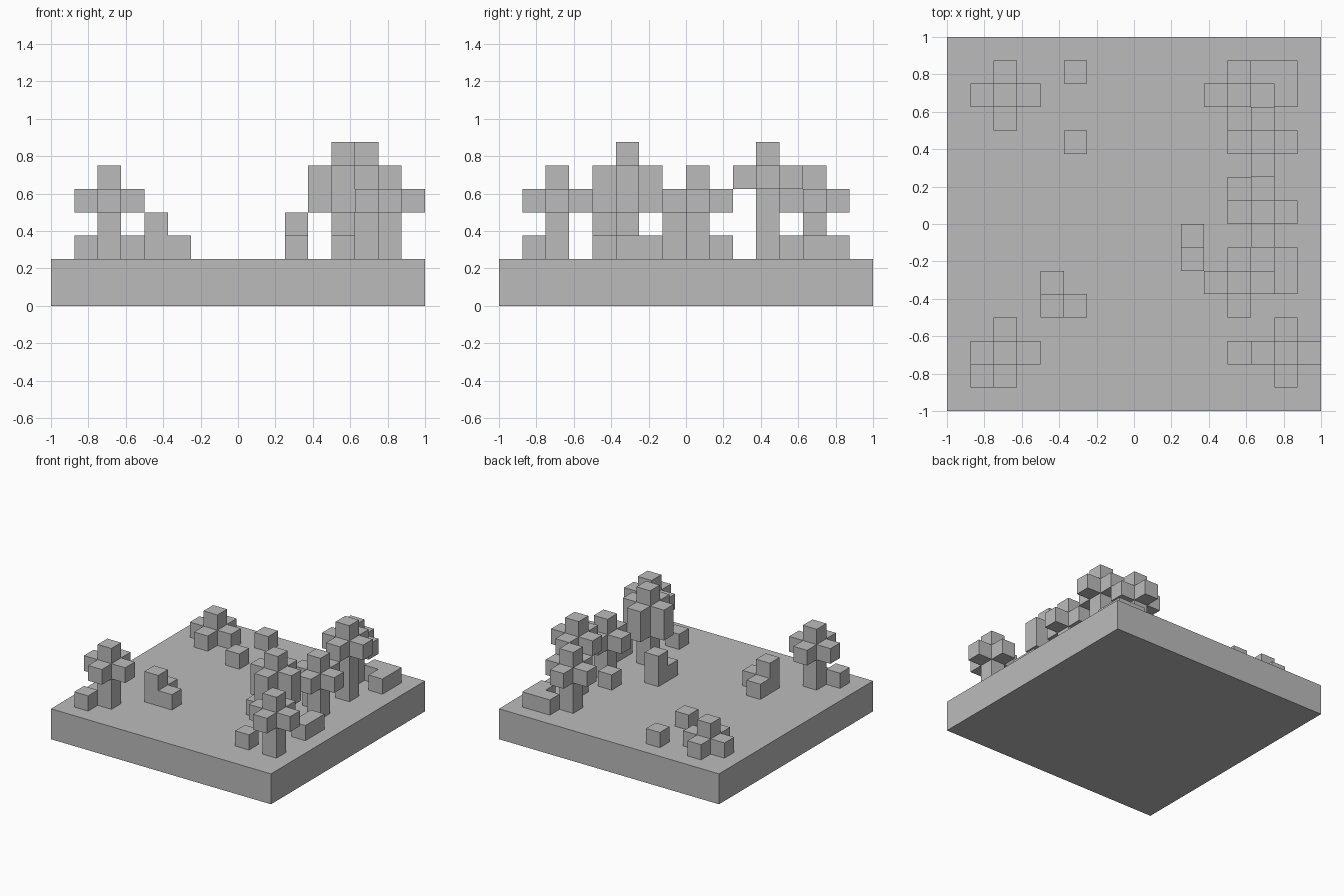
import bpy
import bmesh
from mathutils import Vector

U = 0.125        # block size
GROUND = 2 * U   # top of the base slab

cube = bpy.data.objects.get("Cube")
if cube:
    bpy.data.objects.remove(cube, do_unlink=True)

grey = bpy.data.materials.new("stone_grey")
grey.use_nodes = True
colour = (0.5, 0.5, 0.5, 1)
grey.diffuse_color = colour
grey.node_tree.nodes["Principled BSDF"].inputs["Base Color"].default_value = colour

SIDES = [Vector(d) for d in
         ((1, 0, 0), (-1, 0, 0), (0, 1, 0), (0, -1, 0), (0, 0, 1), (0, 0, -1))]


def finish(name, bm):
    mesh = bpy.data.meshes.new(name)
    bm.to_mesh(mesh)
    bm.free()
    mesh.materials.append(grey)
    bpy.context.collection.objects.link(bpy.data.objects.new(name, mesh))


def blocks(name, cells):
    """Outer skin of a set of unit blocks on the slab; cells are (column, row, level)."""
    cells = set(cells)
    bm = bmesh.new()
    for c in cells:
        centre = Vector((c[0] - 7.5, c[1] - 7.5, c[2] + 0.5))
        for n in SIDES:
            if tuple(int(a + b) for a, b in zip(c, n)) in cells:
                continue
            s = Vector((n.y, n.z, n.x))
            t = n.cross(s)
            corners = [centre + (n + s * a + t * b) / 2
                       for a, b in ((-1, -1), (1, -1), (1, 1), (-1, 1))]
            bm.faces.new([bm.verts.new(v * U + Vector((0, 0, GROUND))) for v in corners])
    bmesh.ops.remove_doubles(bm, verts=bm.verts[:], dist=U / 100)
    bmesh.ops.dissolve_limit(bm, angle_limit=0.01, verts=bm.verts[:], edges=bm.edges[:])
    finish(name, bm)


def tree(name, col, row, trunk, crown=1):
    """Trunk with a cross of leaf blocks around it and one block on top."""
    cells = [(col, row, k) for k in range(trunk + crown + 1)]
    for k in range(trunk, trunk + crown):
        cells += [(col + 1, row, k), (col - 1, row, k),
                  (col, row + 1, k), (col, row - 1, k)]
    blocks(name, cells)


# Base slab
bm = bmesh.new()
bmesh.ops.create_cube(bm, size=1)
for v in bm.verts:
    v.co = Vector((v.co.x * 2, v.co.y * 2, (v.co.z + 0.5) * GROUND))
finish("base_slab", bm)

# Trees
tree("front_right_tree", 2, 2, 2)
tree("front_left_tree", 14, 2, 2)
tree("tall_crown_tree", 12, 5, 2, crown=2)
tree("middle_tree", 13, 8, 2)
tree("tall_trunk_tree", 13, 11, 3)
tree("back_left_tree", 12, 13, 2)
tree("back_right_bush", 2, 13, 0)

# Rocks
blocks("corner_rock", [(4, 4, 0), (4, 4, 1), (4, 5, 0), (5, 4, 0)])
blocks("step_rock", [(10, 6, 0), (10, 7, 0), (10, 7, 1)])
blocks("long_rock", [(14, 5, 0), (14, 6, 0)])
blocks("bent_rock", [(13, 14, 0), (14, 14, 0), (14, 13, 0)])
for i, (col, row) in enumerate([(1, 1), (12, 2), (12, 9), (5, 11), (5, 14)]):
    blocks(f"small_rock_{i + 1}", [(col, row, 0)])
